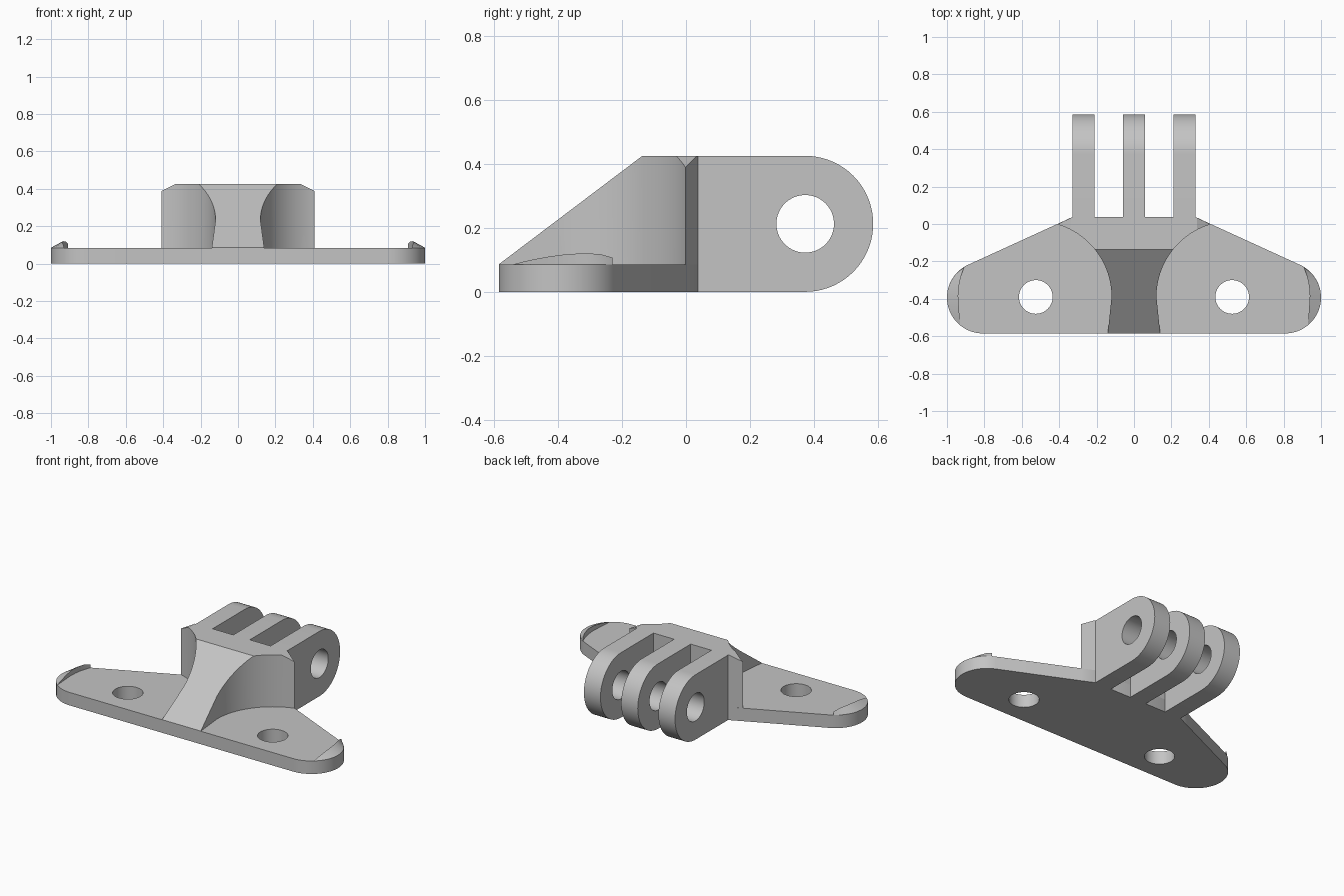
import bpy, bmesh
from math import radians, cos, sin, sqrt
from mathutils import Vector, Matrix

cube = bpy.data.objects.get("Cube")
if cube:
    bpy.data.objects.remove(cube, do_unlink=True)

PLATE, TOP, FRONT, BACK = 0.085, 0.425, -0.585, 0.037
HOLE_X, HOLE_Y, HOLE_R = 0.525, -0.39, 0.09
END_X, END_Y, END_R = 0.808, -0.393, 0.192

grey = bpy.data.materials.new("light grey")
grey.use_nodes = True
grey.diffuse_color = (0.55, 0.55, 0.55, 1)
grey.node_tree.nodes["Principled BSDF"].inputs["Base Color"].default_value = grey.diffuse_color


def finish(name, bm):
    """Turn a bmesh into a smooth-by-angle grey object."""
    bmesh.ops.recalc_face_normals(bm, faces=bm.faces[:])
    mesh = bpy.data.meshes.new(name)
    bm.to_mesh(mesh)
    bm.free()
    mesh.materials.append(grey)
    ob = bpy.data.objects.new(name, mesh)
    bpy.context.collection.objects.link(ob)
    return ob


def smooth(ob):
    bpy.ops.object.select_all(action='DESELECT')
    ob.select_set(True)
    bpy.context.view_layer.objects.active = ob
    bpy.ops.object.shade_smooth_by_angle(angle=radians(25))


def prism(points, direction):
    bm = bmesh.new()
    face = bm.faces.new([bm.verts.new(p) for p in points])
    new = bmesh.ops.extrude_face_region(bm, geom=[face], use_keep_orig=True)["geom"]
    verts = [g for g in new if isinstance(g, bmesh.types.BMVert)]
    bmesh.ops.translate(bm, verts=verts, vec=direction)
    return bm


def arc(cx, cy, r, start, end, n=28):
    angles = [radians(start + (end - start) * i / n) for i in range(n + 1)]
    return [(cx + r * cos(a), cy + r * sin(a)) for a in angles]


def mirrored(half, z):
    """Close a half outline by mirroring it across x = 0."""
    whole = half + [(-x, y) for x, y in reversed(half)]
    return [(x, y, z) for x, y in whole]


def drill(ob, centre, axis, depth):
    bm = bmesh.new()
    turn = Vector((0, 0, 1)).rotation_difference(Vector(axis)).to_matrix().to_4x4()
    bmesh.ops.create_cone(bm, cap_ends=True, segments=64, radius1=HOLE_R, radius2=HOLE_R,
                          depth=depth, matrix=Matrix.Translation(centre) @ turn)
    cutter = finish("hole_cutter", bm)
    cutter.hide_render = True
    mod = ob.modifiers.new("hole", 'BOOLEAN')
    mod.operation, mod.solver, mod.object = 'DIFFERENCE', 'EXACT', cutter
    bpy.context.view_layer.objects.active = ob
    bpy.ops.object.modifier_apply(modifier=mod.name)
    bpy.data.objects.remove(cutter, do_unlink=True)


# Winged base plate with rounded tips and two screw holes
half = [(0.33, BACK), (0.41, 0)] + arc(END_X, END_Y, END_R, 66, -90)
plate = finish("base_plate", prism(mirrored(half, 0), (0, 0, PLATE)))
for side in (1, -1):
    drill(plate, (side * HOLE_X, HOLE_Y, 0), (0, 0, 1), 0.5)
smooth(plate)

# Central block: scooped sides, sloping front, bevelled shoulders
half = [(0.33, BACK)] + arc(HOLE_X, HOLE_Y, 0.405, 106.5, 180) + [(0.14, FRONT)]
bm = prism(mirrored(half, PLATE), (0, 0, TOP - PLATE))
slope = Vector((0, PLATE - TOP, 0.45))
cuts = [((0, -0.135, TOP), slope),
        ((0.335, 0, TOP), (1, 0, 2)),
        ((-0.335, 0, TOP), (-1, 0, 2))]
for point, normal in cuts:
    cut = bmesh.ops.bisect_plane(bm, geom=bm.verts[:] + bm.edges[:] + bm.faces[:],
                                 plane_co=Vector(point) + Vector((0, 0, 0.001)),
                                 plane_no=normal, clear_outer=True)["geom_cut"]
    rim = [g for g in cut if isinstance(g, bmesh.types.BMEdge)]
    bmesh.ops.edgeloop_fill(bm, edges=rim)
smooth(finish("central_block", bm))

# Three hinge fingers with a shared cross hole
middle = TOP / 2
outline = [(BACK, 0)] + arc(0.3725, middle, middle, -90, 90, 36) + [(BACK, TOP)]
for name, x in (("right", -0.27), ("middle", 0), ("left", 0.27)):
    finger = finish(name + "_hinge_finger",
                    prism([(x - 0.06, y, z) for y, z in outline], (0.12, 0, 0)))
    drill(finger, (x, 0.3725, middle), (1, 0, 0), 0.4)
    smooth(finger)

# Raised lips on the wing tips
heights = [0.022, 0.033, 0.035, 0.034, 0.031, 0.026, 0.019, 0.011, 0.001]
for name, side in (("left", 1), ("right", -1)):
    bm = bmesh.new()
    rows = []
    for i, h in enumerate(heights):
        y = -0.23 - 0.31 * i / (len(heights) - 1)
        if y > HOLE_Y:
            inner = HOLE_X + sqrt(0.415 ** 2 - (y - HOLE_Y) ** 2)
        else:
            inner = 0.94 + 0.01 * (y - HOLE_Y) / 0.15
        outer = END_X + sqrt(END_R ** 2 - (y - END_Y) ** 2)
        section = [(inner, PLATE), (inner, PLATE + h), (outer, PLATE)]
        rows.append([bm.verts.new((side * x, y, z)) for x, z in section])
    for a, b in zip(rows, rows[1:]):
        for j in range(3):
            k = (j + 1) % 3
            bm.faces.new((a[j], a[k], b[k], b[j]))
    bm.faces.new(rows[0])
    bm.faces.new(rows[-1])
    smooth(finish(name + "_tip_lip", bm))
